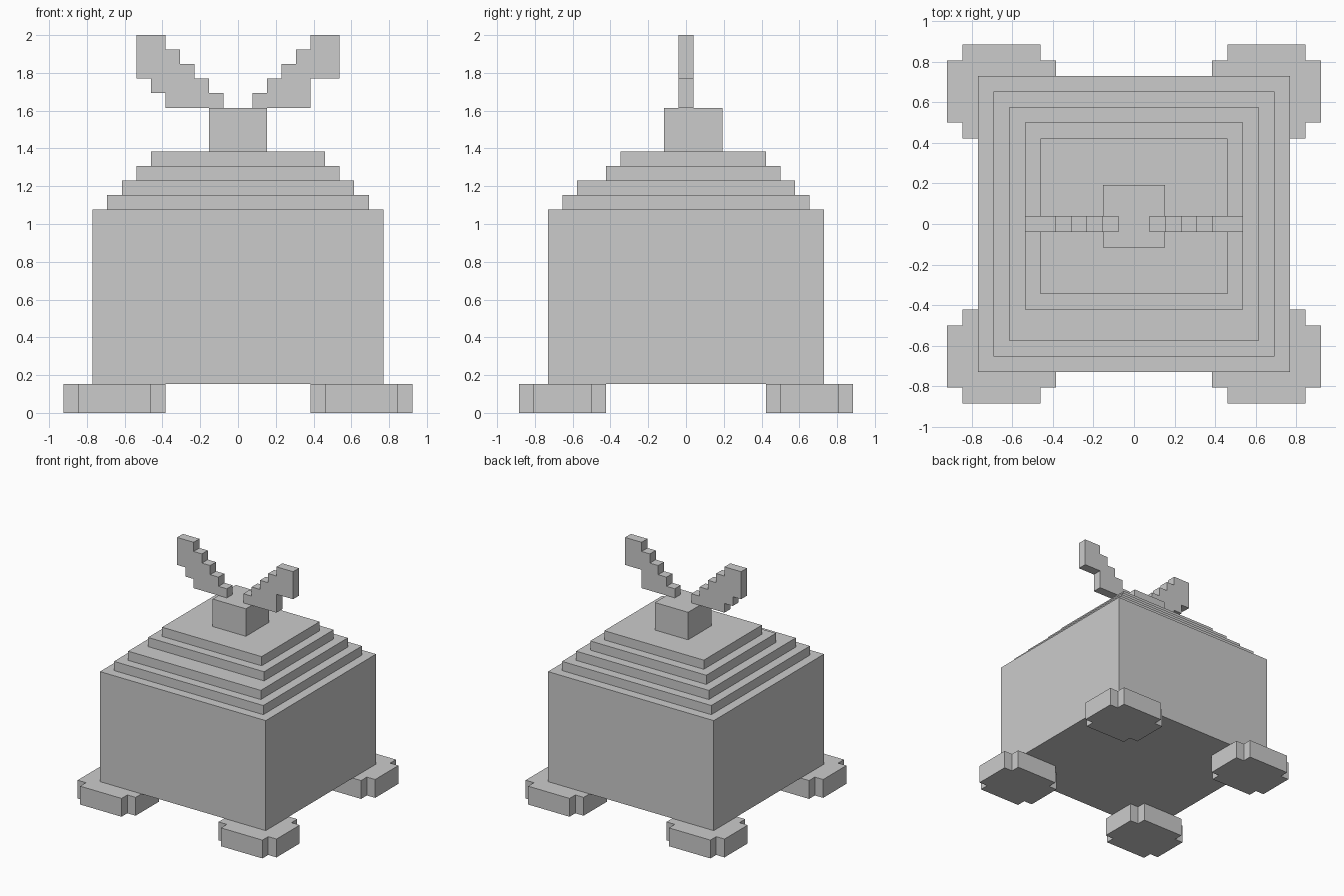
import bpy
import bmesh
from mathutils import Vector

if "Cube" in bpy.data.objects:
    bpy.data.objects.remove(bpy.data.objects["Cube"])

U = 2 / 26  # one block of the stepped grid


def prism(name, points, direction):
    """Closed prism: flat outline swept along a direction, in block units."""
    bm = bmesh.new()
    face = bm.faces.new([bm.verts.new(Vector(p) * U) for p in points])
    swept = bmesh.ops.extrude_face_region(bm, geom=[face])
    verts = [g for g in swept["geom"] if isinstance(g, bmesh.types.BMVert)]
    bmesh.ops.translate(bm, verts=verts, vec=Vector(direction) * U)
    bmesh.ops.recalc_face_normals(bm, faces=bm.faces)
    mesh = bpy.data.meshes.new(name)
    bm.to_mesh(mesh)
    bm.free()
    obj = bpy.data.objects.new(name, mesh)
    bpy.context.collection.objects.link(obj)
    return obj


def block(name, half_x, y0, y1, z0, z1):
    outline = [(-half_x, y0, z0), (half_x, y0, z0), (half_x, y1, z0), (-half_x, y1, z0)]
    return prism(name, outline, (0, 0, z1 - z0))


# Main body
block("body", 10, -9.5, 9.5, 2, 14)

# Stepped roof, upper steps set slightly back
steps = [(9, -8.5, 8.5), (8, -7.5, 7.5), (7, -5.5, 6.5), (6, -4.5, 5.5)]
for i, (hx, y0, y1) in enumerate(steps):
    block(f"roof_step_{i + 1}", hx, y0, y1, 14 + i, 15 + i)

# Neck
block("neck", 2, -1.5, 2.5, 18, 21)

# Four feet with notched corners
quarter = [(3.5, 2), (2.5, 2), (2.5, 3)]
notched = (quarter
           + [(-x, y) for x, y in reversed(quarter)]
           + [(-x, -y) for x, y in quarter]
           + [(x, -y) for x, y in reversed(quarter)])
for x_name, sx in (("left", -1), ("right", 1)):
    for y_name, sy in (("front", -1), ("back", 1)):
        outline = [(x + 8.5 * sx, y + 8.5 * sy, 0) for x, y in notched]
        prism(f"{y_name}_{x_name}_foot", outline, (0, 0, 2))

# Pair of stepped antlers; the left one has an extra notch underneath
upper = [(1, 21), (1, 22), (2, 22), (2, 23), (3, 23), (3, 24),
         (4, 24), (4, 25), (5, 25), (5, 26), (7, 26), (7, 23)]
unders = {"left": [(6, 23), (6, 22), (5, 22), (5, 21)],
          "right": [(5, 23), (5, 21)]}
for side, sx in (("left", -1), ("right", 1)):
    outline = [(x * sx, -0.5, z) for x, z in upper + unders[side]]
    prism(f"{side}_antler", outline, (0, 1, 0))
